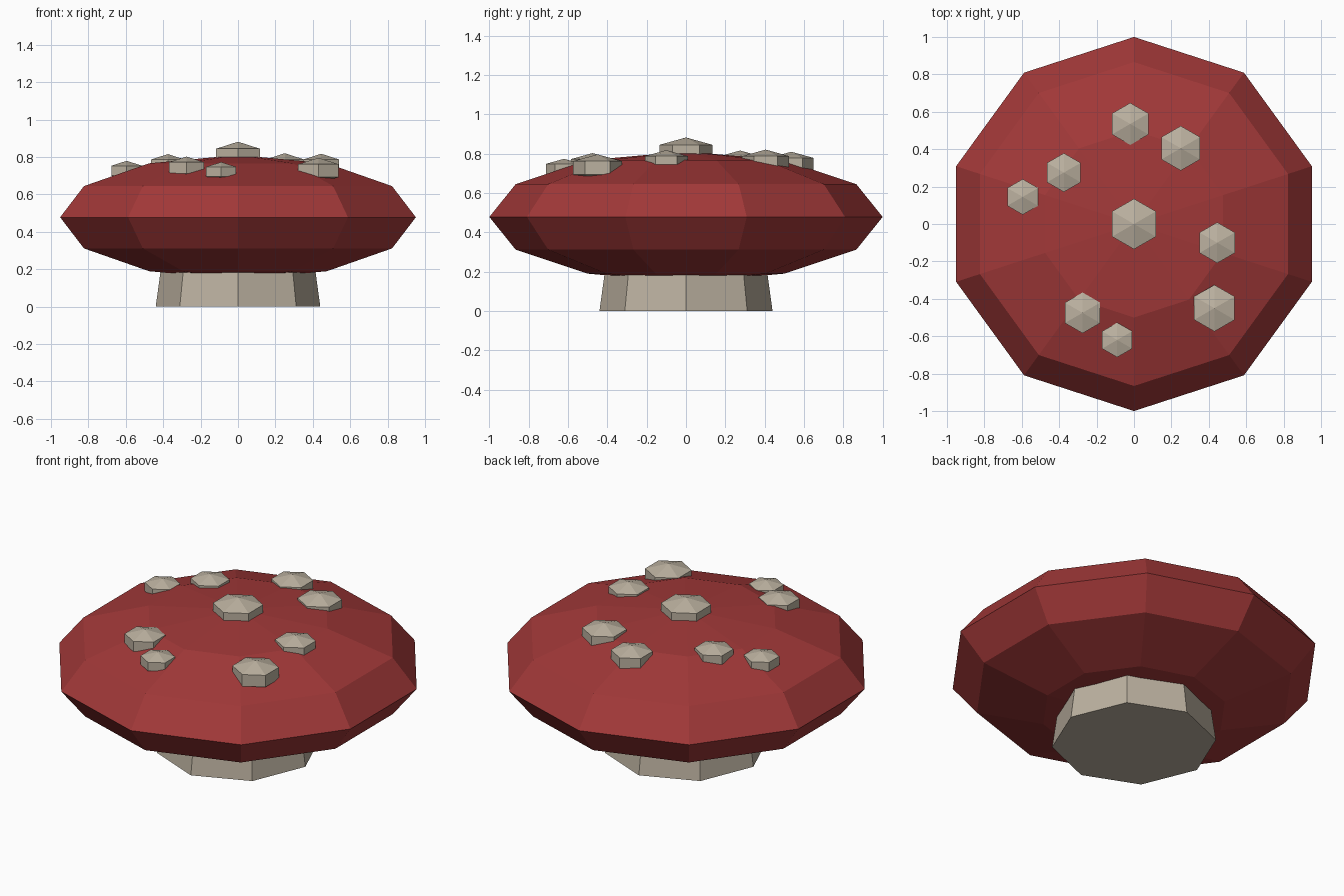
import bpy

cube = bpy.data.objects.get("Cube")
if cube:
    bpy.data.objects.remove(cube, do_unlink=True)


def material(name, color):
    mat = bpy.data.materials.new(name)
    mat.use_nodes = True
    mat.diffuse_color = color
    bsdf = next(n for n in mat.node_tree.nodes if n.type == 'BSDF_PRINCIPLED')
    bsdf.inputs["Base Color"].default_value = color
    return mat


red = material("cap_red", (0.36, 0.04, 0.04, 1))
cream = material("cream", (0.50, 0.44, 0.35, 1))


def finish(name, mat):
    obj = bpy.context.object
    obj.name = obj.data.name = name
    obj.data.materials.append(mat)
    return obj


def faceted_ball(name, mat, segments, rings, center, radius, height):
    """Flat-shaded ball squashed to the given half height."""
    bpy.ops.mesh.primitive_uv_sphere_add(
        segments=segments, ring_count=rings, radius=1, location=center)
    obj = finish(name, mat)
    obj.scale = (radius, radius, height)
    return obj


# Stem: tapered octagon rising into the cap
bpy.ops.mesh.primitive_cone_add(
    vertices=8, radius1=0.44, radius2=0.385, depth=0.4, location=(0, 0, 0.2))
finish("stem", cream)

# Cap: squashed ten-sided ball
faceted_ball("cap", red, 10, 6, (0, 0, 0.478), 1, 0.333)

# Spots: x, y, z, radius of the hexagonal ball
spots = [
    (0, 0, 0.807, 0.156),
    (-0.02, 0.535, 0.747, 0.13),
    (0.25, 0.405, 0.754, 0.138),
    (-0.375, 0.275, 0.758, 0.12),
    (-0.595, 0.145, 0.727, 0.11),
    (0.445, -0.1, 0.757, 0.126),
    (0.43, -0.45, 0.727, 0.144),
    (-0.275, -0.475, 0.742, 0.126),
    (-0.09, -0.62, 0.722, 0.107),
]
for i, (x, y, z, r) in enumerate(spots, 1):
    faceted_ball(f"spot_{i}", cream, 6, 3, (x, y, z), r, r * 0.48)
